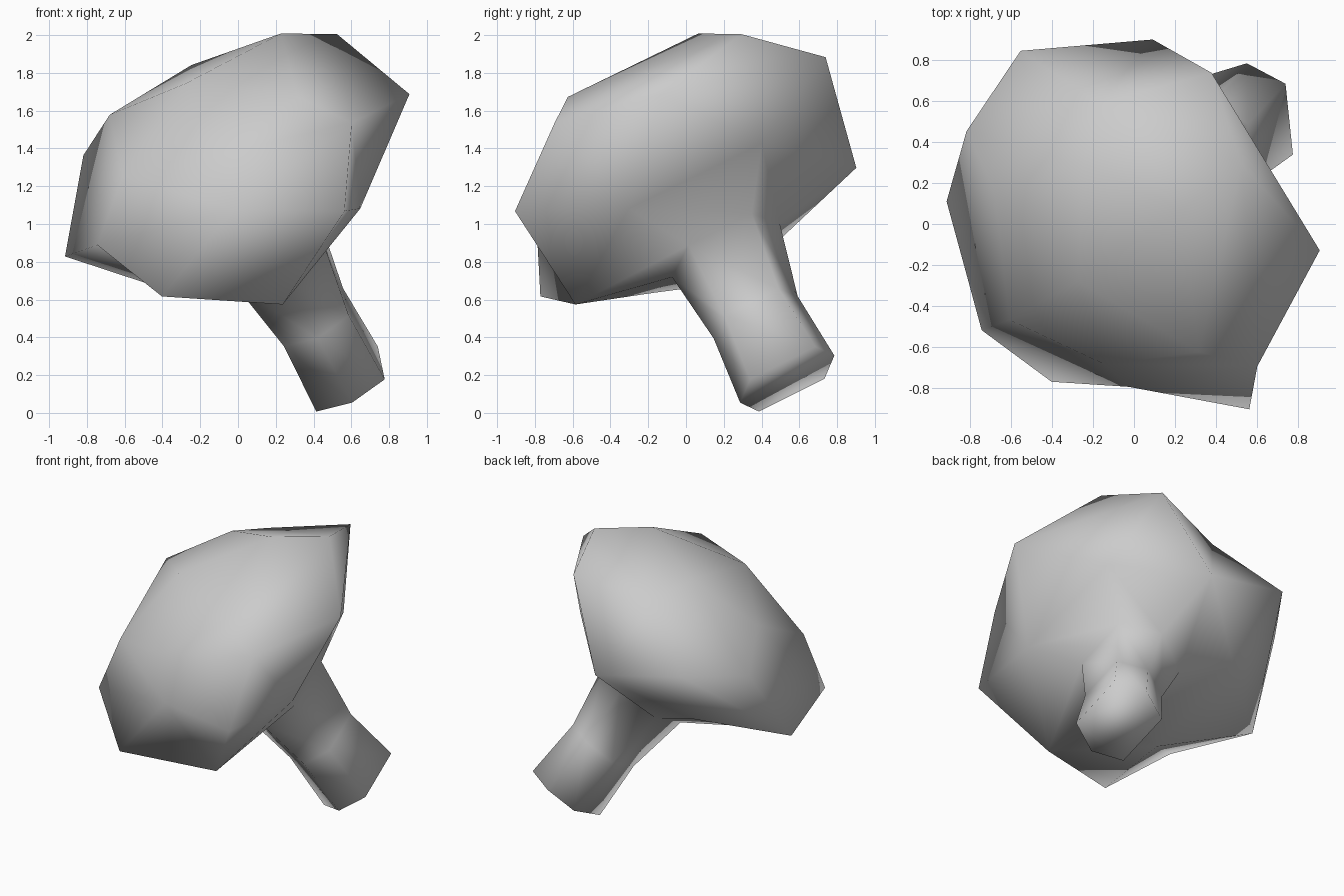
import bpy, bmesh
from math import radians, cos, sin
from mathutils import Vector

cube = bpy.data.objects.get("Cube")
if cube:
    bpy.data.objects.remove(cube, do_unlink=True)

# One matte grey for the whole mushroom
grey = bpy.data.materials.new("plain_grey")
grey.use_nodes = True
grey.diffuse_color = (0.6, 0.6, 0.6, 1)
grey.node_tree.nodes["Principled BSDF"].inputs["Base Color"].default_value = (0.6, 0.6, 0.6, 1)

# Leaning axis, with two directions across it
AXIS = Vector((-0.43, -0.44, 0.79)).normalized()
ACROSS = Vector((0.91, -0.12, 0.43))
ACROSS = (ACROSS - AXIS * ACROSS.dot(AXIS)).normalized()
SIDE = AXIS.cross(ACROSS)
CENTRE = Vector((0, 0, 1.24))

bm = bmesh.new()


def point(along, radius, degrees, shift=0):
    a = radians(degrees)
    offset = ACROSS * cos(a) + SIDE * sin(a)
    return bm.verts.new(CENTRE + AXIS * along + offset * radius + Vector((0, shift, 0)))


def oval(heights, radii, corner=36, shift=0):
    """Six points: one on each long side, four at the corner angle."""
    angles = (corner, 90, 180 - corner, 180 + corner, 270, 360 - corner)
    return [point(h, r, a, shift) for h, r, a in zip(heights, radii, angles)]


def bridge(upper, lower):
    for i in range(6):
        j = (i + 1) % 6
        bm.faces.new((upper[i], lower[i], lower[j], upper[j]))


# Cap rings: apex, crown, shoulder, hexagonal rim and underside
apex = point(0.64, 0, 0)
crown = oval([0.48, 0.455, 0.49, 0.48, 0.455, 0.48],
             [0.645, 0.545, 0.6, 0.6, 0.545, 0.67])
shoulder = oval([0.25, 0.23, 0.25, 0.27, 0.23, 0.28],
                [0.94, 0.775, 0.91, 0.935, 0.78, 0.925])
rim = [point(0.02, r, 60 * i) for i, r in enumerate((1.02, 1.05, 1.03, 1.01, 1.07, 1.08))]
under = oval([-0.27, -0.39, -0.27, -0.26, -0.37, -0.27],
             [0.66, 0.82, 0.66, 0.66, 0.84, 0.68])
for i in range(6):
    bm.faces.new((apex, crown[i], crown[(i + 1) % 6]))
bridge(crown, shoulder)

# Shoulder to rim to underside; the rim is notched on four of its sides
NOTCHED = (1, 3, 4, 5)
for i in range(6):
    j = (i + 1) % 6
    if i in NOTCHED:
        bm.faces.new((shoulder[i], rim[i], under[i]))
        bm.faces.new((shoulder[i], under[i], rim[j]))
    for ring in (shoulder, under):
        if i not in NOTCHED:
            bm.faces.new((ring[i], rim[i], rim[j]))
        bm.faces.new((ring[i], rim[j], ring[j]))

# Stem: neck, waist and flat foot
neck = oval([-0.48] * 6, [0.32] * 6)
waist = oval([-0.93] * 6, [0.25] * 6, 40, -0.04)
foot = oval([-1.345] * 6, [0.28] * 6, 44, -0.055)
bridge(under, neck)
bridge(neck, waist)
bridge(waist, foot)
bm.faces.new(foot)

bmesh.ops.recalc_face_normals(bm, faces=bm.faces)
for face in bm.faces:
    face.smooth = True

mesh = bpy.data.meshes.new("mushroom")
bm.to_mesh(mesh)
bm.free()
mesh.materials.append(grey)
bpy.context.collection.objects.link(bpy.data.objects.new("mushroom", mesh))
